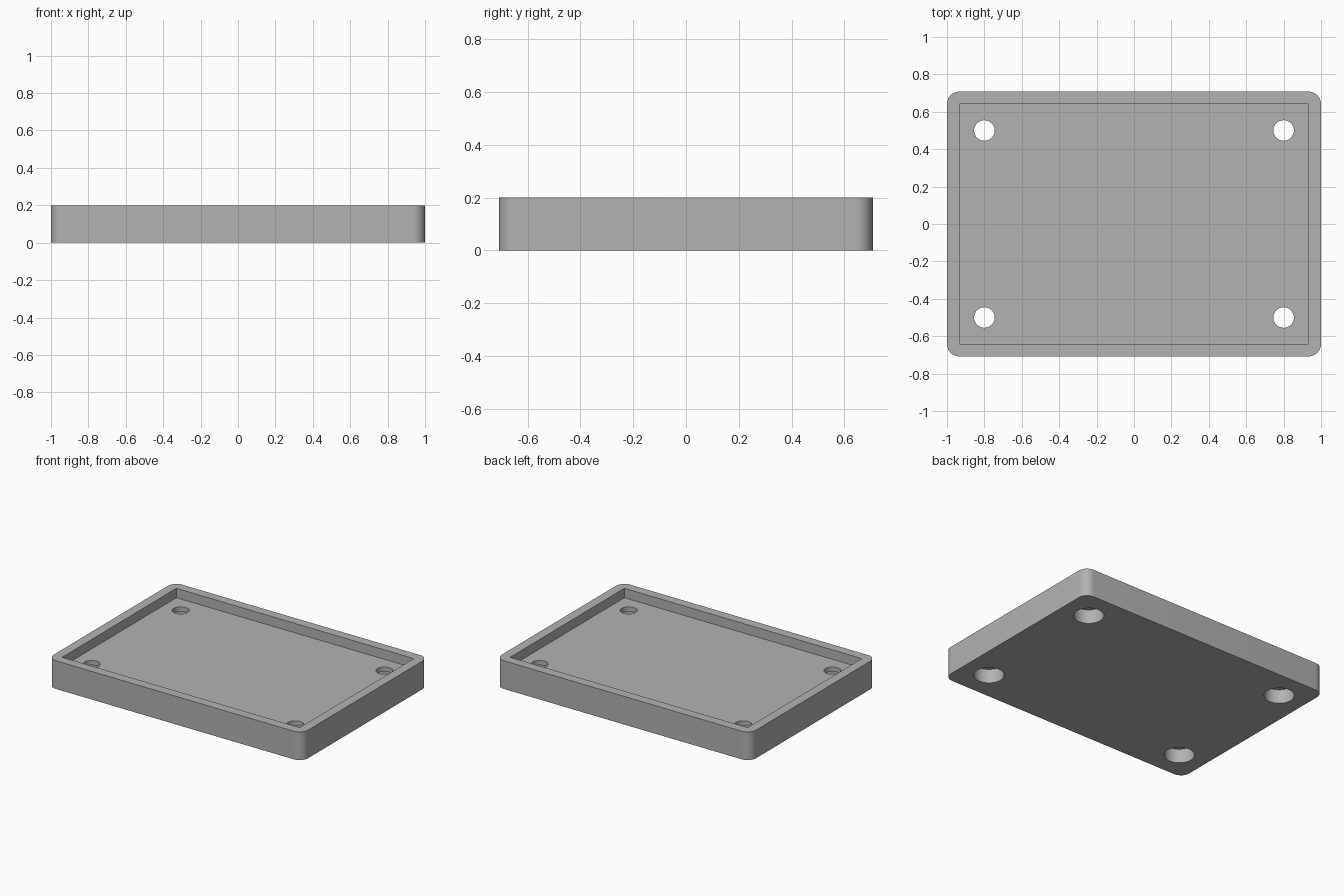
import bpy, bmesh, math

if "Cube" in bpy.data.objects:
    bpy.data.objects.remove(bpy.data.objects["Cube"])

HX, HY, H = 1.0, 0.708, 0.2        # outer half sizes and height
WALL, FLOOR = 0.067, 0.133         # rim width and floor level
CORNER = 0.067                     # outer corner radius
HOLE_R, BORE_R, BORE_H = 0.055, 0.098, 0.1

grey = bpy.data.materials.new("plain grey")
grey.diffuse_color = (0.45, 0.45, 0.45, 1)
grey.use_nodes = True
grey.node_tree.nodes["Principled BSDF"].inputs["Base Color"].default_value = grey.diffuse_color


def prism(name, points, z0, z1):
    """Extrude a closed outline from z0 to z1."""
    bm = bmesh.new()
    base = bm.faces.new([bm.verts.new((x, y, z0)) for x, y in points])
    top = bmesh.ops.extrude_face_region(bm, geom=[base])["geom"]
    bmesh.ops.translate(bm, vec=(0, 0, z1 - z0),
                        verts=[v for v in top if isinstance(v, bmesh.types.BMVert)])
    bmesh.ops.recalc_face_normals(bm, faces=bm.faces)
    mesh = bpy.data.meshes.new(name)
    bm.to_mesh(mesh)
    bm.free()
    mesh.materials.append(grey)
    ob = bpy.data.objects.new(name, mesh)
    bpy.context.collection.objects.link(ob)
    return ob


def arc(cx, cy, r, start, sweep, n):
    return [(cx + r * math.cos(start + sweep * i / n),
             cy + r * math.sin(start + sweep * i / n)) for i in range(n + 1)]


def circle(cx, cy, r):
    return arc(cx, cy, r, 0, math.tau, 48)[:-1]


# Rounded block
outline = []
for k, (sx, sy) in enumerate([(1, 1), (-1, 1), (-1, -1), (1, -1)]):
    outline += arc(sx * (HX - CORNER), sy * (HY - CORNER), CORNER,
                   k * math.pi / 2, math.pi / 2, 12)
tray = prism("tray", outline, 0, H)

# Cutters: square-cornered recess, then stepped screw holes from below
ix, iy = HX - WALL, HY - WALL
cutters = [prism("recess_cutter", [(ix, iy), (-ix, iy), (-ix, -iy), (ix, -iy)],
                 FLOOR, H + 0.1)]
for x in (-0.8, 0.8):
    for y in (-0.5, 0.5):
        cutters.append(prism("hole_cutter", circle(x, y, HOLE_R), -0.1, H + 0.1))
        cutters.append(prism("counterbore_cutter", circle(x, y, BORE_R), -0.1, BORE_H))

bpy.context.view_layer.objects.active = tray
tray.select_set(True)
for c in cutters:
    mod = tray.modifiers.new("cut", "BOOLEAN")
    mod.operation, mod.solver, mod.object = "DIFFERENCE", "EXACT", c
    bpy.ops.object.modifier_apply(modifier=mod.name)
    bpy.data.objects.remove(c, do_unlink=True)

for ob in bpy.context.selected_objects:
    ob.select_set(ob == tray)
bpy.ops.object.shade_smooth_by_angle(angle=math.radians(30))
